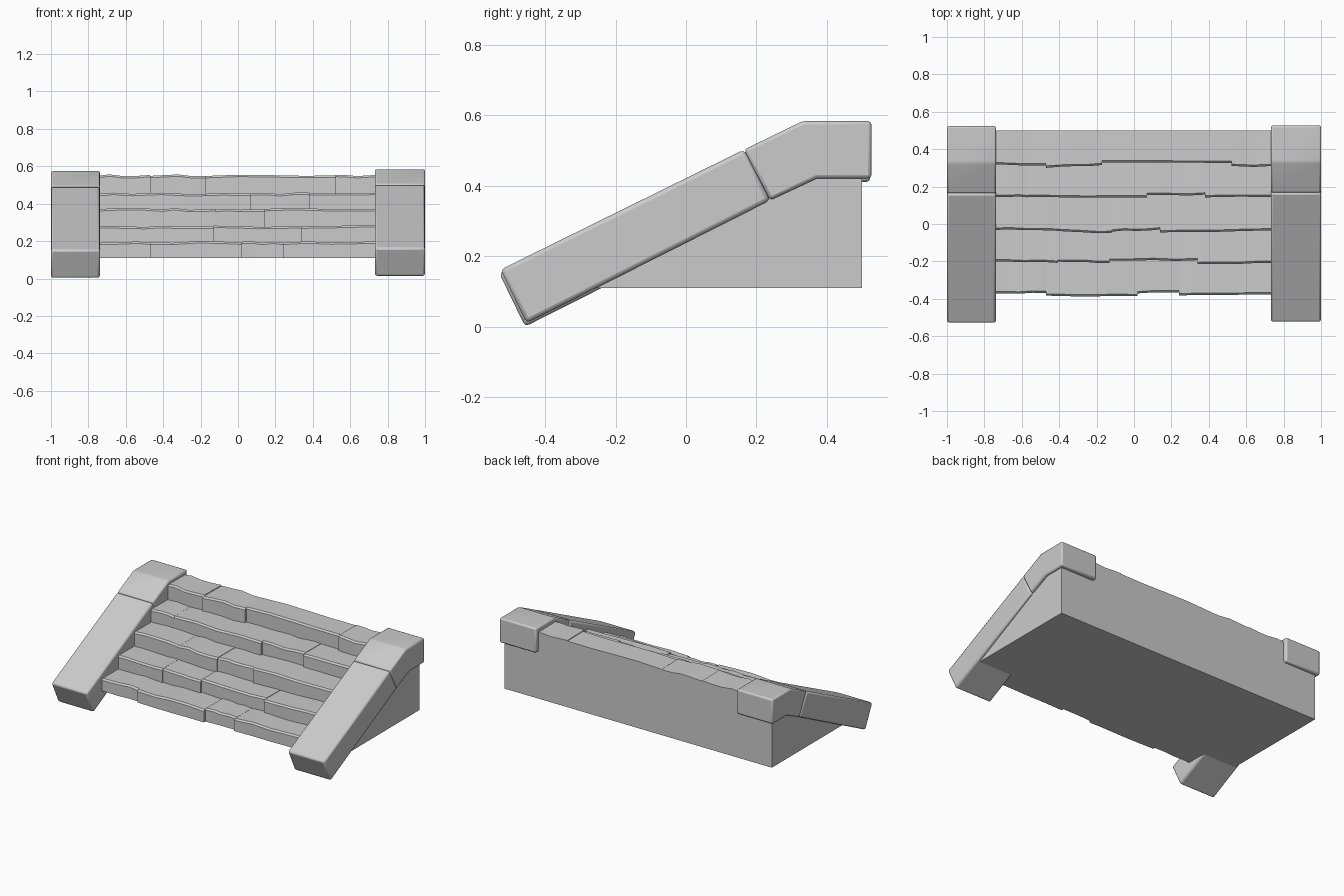
import bpy, bmesh, math, random

random.seed(4)
cube = bpy.data.objects.get("Cube")
if cube:
    bpy.data.objects.remove(cube, do_unlink=True)

stone = bpy.data.materials.new("grey stone")
stone.use_nodes = True
GREY = (0.6, 0.6, 0.6, 1)
stone.diffuse_color = GREY
stone.node_tree.nodes["Principled BSDF"].inputs["Base Color"].default_value = GREY


def loft(name, sections, bevel=0.0):
    """Bridge matching closed cross-sections into a solid, capped at both ends."""
    bm = bmesh.new()
    rings = [[bm.verts.new(p) for p in ring] for ring in sections]
    n = len(rings[0])
    for a, b in zip(rings, rings[1:]):
        for i in range(n):
            j = (i + 1) % n
            bm.faces.new((a[i], a[j], b[j], b[i]))
    bm.faces.new(rings[0])
    bm.faces.new(rings[-1])
    bmesh.ops.recalc_face_normals(bm, faces=bm.faces)
    mesh = bpy.data.meshes.new(name)
    bm.to_mesh(mesh)
    bm.free()
    mesh.materials.append(stone)
    ob = bpy.data.objects.new(name, mesh)
    bpy.context.collection.objects.link(ob)
    if bevel:
        mod = ob.modifiers.new("worn edges", "BEVEL")
        mod.width = bevel
        mod.segments = 2
        mod.limit_method = "ANGLE"
        mod.angle_limit = math.radians(25)
    bpy.ops.object.select_all(action="DESELECT")
    ob.select_set(True)
    bpy.context.view_layer.objects.active = ob
    bpy.ops.object.shade_smooth_by_angle(angle=math.radians(35))
    return ob


def extrude_x(name, profile, x0, x1, bevel=0.0):
    return loft(name, [[(x, y, z) for y, z in profile] for x in (x0, x1)], bevel)


# Solid wedge behind the steps and under the side slabs
extrude_x("wedge_base", [(-0.36, 0.11), (0.5, 0.11), (0.5, 0.5), (0.4, 0.46)], -0.98, 0.98)

# Sloping side slabs, each with a lower beam and an angled cap stone
for side, x0, x1, dy, dz in (("right", -1, -0.738, -0.002, -0.005),
                             ("left", 0.732, 1, 0.002, 0.005)):
    beam = [(-0.529, 0.157), (0.163, 0.498), (0.237, 0.354), (-0.455, 0.005)]
    cap = [(0.163, 0.498), (0.33, 0.579), (0.525, 0.579), (0.525, 0.416),
           (0.37, 0.416), (0.237, 0.354)]
    for part, profile, bevel in (("beam", beam, 0.012), ("cap", cap, 0.01)):
        extrude_x(f"{side}_side_{part}", [(y + dy, z + dz) for y, z in profile], x0, x1, bevel)

# Steps: tread height, back edge, then stones as (start x, left front y, right front y)
steps = [
    (0.195, -0.12, [(-0.76, -0.37, -0.37), (-0.47, -0.383, -0.388), (0.02, -0.37, -0.365),
                    (0.24, -0.382, -0.378)]),
    (0.28, 0.04, [(-0.76, -0.2, -0.205), (-0.41, -0.2, -0.21), (-0.13, -0.195, -0.195),
                  (0.34, -0.213, -0.21)]),
    (0.372, 0.22, [(-0.76, -0.03, -0.035), (-0.41, -0.037, -0.05), (-0.12, -0.04, -0.03),
                   (0.14, -0.042, -0.037)]),
    (0.455, 0.39, [(-0.76, 0.147, 0.145), (-0.57, 0.147, 0.138), (0.07, 0.153, 0.155),
                   (0.38, 0.143, 0.145)]),
    (0.552, 0.5, [(-0.76, 0.316, 0.31), (-0.47, 0.303, 0.313), (-0.17, 0.327, 0.325),
                  (0.52, 0.308, 0.308)]),
]
floor = 0.11
for s, (top, back, stones) in enumerate(steps):
    ends = [st[0] for st in stones[1:]] + [0.76]
    for k, ((x0, y0, y1), x1) in enumerate(zip(stones, ends)):
        sections = []
        for i in range(5):
            t = i / 4
            x = x0 + (x1 - x0) * t
            # Gently uneven front edge and tread
            y = y0 + (y1 - y0) * t + random.uniform(-0.003, 0.003)
            z = top + random.uniform(-0.005, 0.005)
            sections.append([(x, y, floor), (x, y, z - 0.01), (x, y + 0.01, z),
                             (x, back, z - 0.002), (x, back, floor)])
        loft(f"step_{s + 1}_stone_{k + 1}", sections)
    floor = top - 0.04
